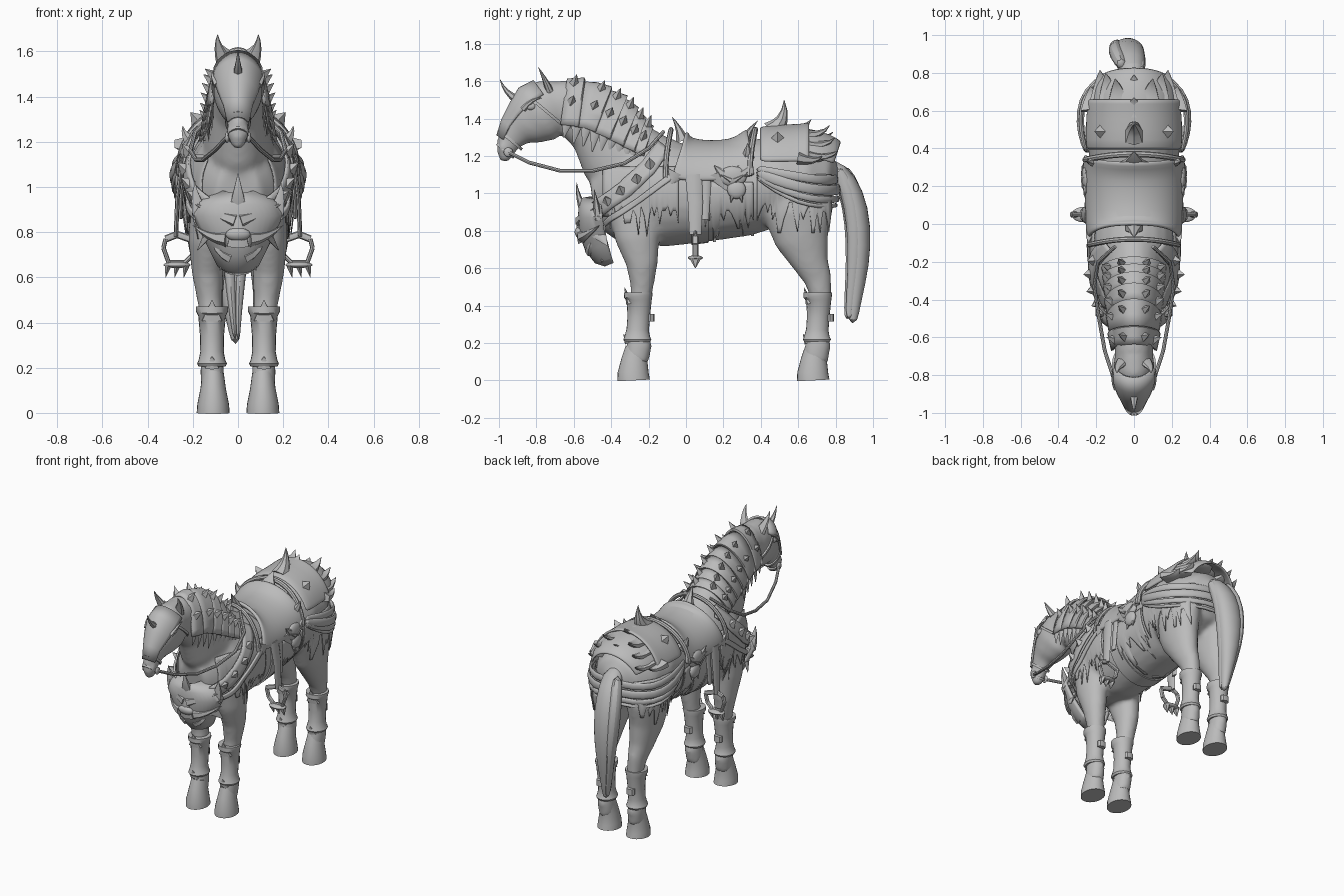
import bpy, bmesh, math, random
from mathutils import Vector, Matrix, Euler
from mathutils.bvhtree import BVHTree

random.seed(4)
cube = bpy.data.objects.get("Cube")
if cube:
    bpy.data.objects.remove(cube)

grey = bpy.data.materials.new("plain_grey")
grey.use_nodes = True
grey.diffuse_color = (.5, .5, .5, 1)
grey.node_tree.nodes["Principled BSDF"].inputs["Base Color"].default_value = (.5, .5, .5, 1)
SIDES = (1, -1)


def frame(points, i, axis):
    """Tangent-based section axes at path point i."""
    t = (points[min(i + 1, len(points) - 1)] - points[max(i - 1, 0)]).normalized()
    up = t.cross(axis).normalized()
    return up.cross(t), up


def loft(bm, rings, n=16, arc=None, axis=None):
    """Skin elliptical sections (x, y, z, half width, half depth); arc leaves an open shell."""
    points = [Vector(r[:3]) for r in rings]
    run = (points[-1] - points[0]).normalized()
    axis = Vector(axis or ((0, 1, 0) if abs(run.x) > .8 else (1, 0, 0)))
    rows = []
    for i, r in enumerate(rings):
        side, up = frame(points, i, axis)
        if arc:
            angles = [arc * (2 * k / n - 1) for k in range(n + 1)]
        else:
            angles = [math.tau * k / n for k in range(n)]
        rows.append([bm.verts.new(points[i] + side * r[3] * math.sin(q) + up * r[4] * math.cos(q))
                     for q in angles])
    for lo, hi in zip(rows, rows[1:]):
        for k in range(n):
            j = k + 1 if arc else (k + 1) % n
            bm.faces.new((lo[k], lo[j], hi[j], hi[k]))
    if not arc:
        bm.faces.new(rows[0])
        bm.faces.new(rows[-1])


def finish(name, bm, sub=0, thick=0, angle=40):
    bmesh.ops.recalc_face_normals(bm, faces=bm.faces)
    mesh = bpy.data.meshes.new(name)
    bm.to_mesh(mesh)
    bm.free()
    mesh.materials.append(grey)
    ob = bpy.data.objects.new(name, mesh)
    bpy.context.collection.objects.link(ob)
    bpy.ops.object.select_all(action='DESELECT')
    ob.select_set(True)
    bpy.context.view_layer.objects.active = ob
    bpy.ops.object.shade_smooth_by_angle(angle=math.radians(angle))
    if thick:
        m = ob.modifiers.new("thickness", 'SOLIDIFY')
        m.thickness, m.offset = thick, 0
    if sub:
        ob.modifiers.new("rounding", 'SUBSURF').levels = sub
        ob.modifiers["rounding"].render_levels = sub
    return ob


def part(name, rings, n=16, arc=None, **kw):
    bm = bmesh.new()
    loft(bm, rings, n, arc)
    return finish(name, bm, **kw)


def horn(bm, base, tip, r, bend=(0, 0, 0), flat=1, n=6):
    base, tip = Vector(base), Vector(tip)
    mid = (base + tip) / 2 + Vector(bend)
    rings = []
    for k in range(5):
        u = k / 4
        p = base * (1 - u) ** 2 + mid * 2 * u * (1 - u) + tip * u * u
        w = r * (1 - u) + .001
        rings.append((*p, w, w * flat))
    loft(bm, rings, n)


def blob(bm, loc, size, turn=(0, 0, 0)):
    bmesh.ops.create_icosphere(bm, subdivisions=3, radius=1,
                               matrix=Matrix.LocRotScale(Vector(loc), Euler(turn), Vector(size)))


def flip(rings, s):
    return [(r[0] * s, *r[1:]) for r in rings]


def sample(rings, u):
    f = min(max(u, 0), .999) * (len(rings) - 1)
    i = int(f)
    return [p + (q - p) * (f - i) for p, q in zip(rings[i], rings[i + 1])]


# Horse: trunk, neck, head and legs fused into one smooth skin
trunk = [(0, .8, 1.05, .07, .09), (0, .76, 1.06, .16, .16), (0, .65, 1.06, .23, .22),
         (0, .5, 1.07, .25, .24), (0, .3, 1.02, .235, .25), (0, .1, .99, .235, .25),
         (0, -.1, 1, .235, .285), (0, -.28, 1, .215, .275), (0, -.42, .97, .17, .22),
         (0, -.5, .96, .1, .13)]
neck = [(0, -.18, 1.06, .18, .26), (0, -.27, 1.12, .165, .245), (0, -.375, 1.23, .142, .215),
        (0, -.47, 1.37, .12, .18), (0, -.59, 1.45, .105, .16), (0, -.7, 1.48, .1, .13)]
head = [(0, -.65, 1.5, .09, .11), (0, -.72, 1.47, .105, .15), (0, -.79, 1.42, .11, .162),
        (0, -.86, 1.37, .088, .125), (0, -.91, 1.33, .062, .09), (0, -.95, 1.27, .045, .065),
        (0, -.967, 1.21, .04, .045), (0, -.968, 1.17, .026, .025)]
foreleg = [(.12, -.28, .98, .09, .15), (.135, -.26, .76, .085, .12), (.135, -.235, .62, .07, .085),
           (.125, -.235, .5, .056, .062), (.118, -.245, .42, .05, .055), (.115, -.26, .28, .045, .05),
           (.115, -.25, .19, .053, .07), (.11, -.265, .1, .055, .065)]
hindleg = [(.12, .58, 1.05, .11, .19), (.135, .6, .9, .108, .19), (.13, .62, .75, .092, .145),
           (.125, .67, .62, .07, .095), (.12, .705, .54, .056, .075), (.115, .72, .45, .05, .058),
           (.115, .705, .3, .044, .05), (.115, .705, .19, .053, .07), (.11, .69, .1, .055, .07)]
bm = bmesh.new()
for rings in (trunk, neck, head):
    loft(bm, rings, 24)
for s in SIDES:
    for rings in (foreleg, hindleg):
        loft(bm, flip(rings, s), 20)
    blob(bm, (s * .036, -.975, 1.245), (.018, .025, .025))
body = finish("horse_body", bm)
remesh = body.modifiers.new("fuse", 'REMESH')
remesh.mode, remesh.voxel_size, remesh.use_smooth_shade = 'VOXEL', .014, True
soft = body.modifiers.new("soften", 'SMOOTH')
soft.factor, soft.iterations = .5, 10
skin = BVHTree.FromObject(body, bpy.context.evaluated_depsgraph_get())


def hug(y, z, s, off):
    """Point and normal on the flank, lifted off the skin."""
    loc, nor, _, _ = skin.ray_cast(Vector((s * 1.5, y, z)), Vector((-s, 0, 0)))
    return (loc + nor * off, nor) if loc else (None, None)


def drape(bm, rows, s, off):
    """Skin rows of (y, z) onto the flank."""
    grid = [[hug(y, z, s, off)[0] for y, z in row] for row in rows]
    grid = [[bm.verts.new(p) if p else None for p in row] for row in grid]
    for lo, hi in zip(grid, grid[1:]):
        for k in range(len(lo) - 1):
            quad = (lo[k], lo[k + 1], hi[k + 1], hi[k])
            if all(quad) and max((v.co - quad[0].co).length for v in quad) < .15:
                bm.faces.new(quad)


def band(bm, path, width, s, off):
    rows = []
    for k in range(25):
        y, z = sample(path, k / 24)
        ya, za = sample(path, k / 24 - .04)
        yb, zb = sample(path, k / 24 + .04)
        d = Vector((yb - ya, zb - za)).normalized() * width / 2
        rows.append([(y - d.y * w, z + d.x * w) for w in (-1, -.4, .4, 1)])
    drape(bm, rows, s, off)


# Hooves, leg guards and buckles
for label, x, y in (("front", .11, -.28), ("hind", .11, .68)):
    for s, tag in zip(SIDES, ("left", "right")):
        part(f"{label}_hoof_{tag}", flip([(x, y + .02, .17, .048, .064), (x, y + .005, .11, .056, .07),
             (x, y - .002, .04, .07, .083), (x, y, 0, .073, .087)], s), 24)
        bm = bmesh.new()
        cx, cy = (.115, -.25) if label == "front" else (.115, .71)
        loft(bm, flip([(cx, cy - .005, .47, .07, .076), (cx, cy - .005, .45, .071, .077),
                       (cx, cy, .43, .061, .067), (cx, cy - .003, .34, .053, .06),
                       (cx, cy - .008, .27, .052, .06), (cx, cy - .01, .235, .059, .068),
                       (cx, cy - .01, .218, .066, .075), (cx, cy - .01, .205, .059, .067)], s), 20)
        horn(bm, (s * cx, cy - .05, .41), (s * cx, cy - .08, .5), .05, flat=.4)
        horn(bm, (s * cx, cy - .06, .2), (s * cx, cy - .085, .25), .035, flat=.5)
        loft(bm, flip([(cx, cy + .06, .355, .03, .022), (cx, cy + .06, .315, .03, .022)], s), 8)
        finish(f"{label}_leg_guard_{tag}", bm)

# Tail with separate locks
tail = [(0, .73, 1.16, .03, .03), (-.01, .82, 1.13, .07, .05), (-.03, .89, 1, .093, .068),
        (-.035, .925, .82, .092, .07), (-.03, .925, .62, .07, .06), (-.02, .9, .42, .035, .037),
        (-.01, .89, .3, .02, .026)]
bm = bmesh.new()
loft(bm, tail, 12)
for dx, dy in ((.05, -.02), (-.06, .012), (-.01, -.03)):
    loft(bm, [(x + dx * a / .085, y + dy, z + .02, a * .45, b * .7) for x, y, z, a, b in tail[1:]], 8)
finish("tail", bm, sub=1)

# Ears, eyes and armoured face
bm = bmesh.new()
for s in SIDES:
    horn(bm, (s * .06, -.73, 1.55), (s * .09, -.79, 1.675), .036, (s * .02, 0, .01), .6, 8)
finish("ears", bm)
bm = bmesh.new()
for s in SIDES:
    blob(bm, (s * .097, -.83, 1.465), (.014, .026, .02))
    horn(bm, (s * .092, -.87, 1.45), (s * .112, -.77, 1.51), .016, (s * .02, 0, .03))
finish("eyes_and_brows", bm)
part("face_plate", [(x, y, z, a * 1.09, b * 1.07) for x, y, z, a, b in head[1:6]], 16, 1.1, thick=.012)
bm = bmesh.new()
horn(bm, (0, -.9, 1.5), (0, -.995, 1.61), .024, (0, -.02, -.02))
finish("forehead_horn", bm)

# Bridle and reins
bm = bmesh.new()
for u in (.2, .66, .8):
    x, y, z, a, b = sample(head, u)
    loft(bm, [(x, y, z, a * 1.1, b * 1.1), (x, y - .01, z - .012, a * 1.1, b * 1.1)], 20)
for s in SIDES:
    loft(bm, flip([(.048, -.95, 1.22, .01, .01), (.1, -.84, 1.165, .01, .01), (.155, -.67, 1.12, .01, .01),
                   (.185, -.5, 1.12, .01, .01), (.21, -.33, 1.16, .01, .01), (.19, -.2, 1.24, .01, .01),
                   (.1, -.12, 1.33, .01, .01)], s), 8)
    blob(bm, (s * .048, -.95, 1.22), (.01, .025, .025))
finish("bridle_and_reins", bm)

# Overlapping neck plates with two rows of spikes
collar = [(0, -.235, 1.18, .16, .175), (0, -.31, 1.21, .153, .215), (0, -.42, 1.26, .145, .265),
          (0, -.54, 1.315, .132, .275), (0, -.67, 1.335, .118, .28)]
plates, spikes = bmesh.new(), bmesh.new()
for i in range(6):
    u = i * .165
    rings = []
    for du, k in ((0, 1.03), (.015, 1.06), (.1, 1.02), (.19, .98)):
        x, y, z, a, b = sample(collar, u + du)
        rings.append((x, y - .002 * len(rings), z, a * k, b * k))
    loft(plates, rings, 20, 1.45)
    side, up = frame([Vector(r[:3]) for r in rings], 1, Vector((1, 0, 0)))
    x, y, z, a, b = rings[2]
    for s in SIDES:
        for q in (.4, .95):
            p = Vector((x, y, z)) + side * a * .97 * math.sin(q * s) + up * b * .97 * math.cos(q)
            out = (side * math.sin(q * s) / a + up * math.cos(q) / b).normalized()
            horn(spikes, p, p + out * .05 + Vector((0, .01, .02)), .028, n=4)
finish("neck_plates", plates, thick=.014)
finish("neck_spikes", spikes, angle=20)

# Ragged mane showing below the plates
bm = bmesh.new()
for s in SIDES:
    for k in range(10):
        x, y, z, a, b = sample(collar, k / 10 + .03)
        horn(bm, (s * a * .92, y, z + .06), (s * (a - .015), y - .02, z - random.uniform(.02, .07)),
             .01, (s * .008, 0, 0), 3)
finish("mane_locks", bm)

# Chest plate shaped as a beast's face
bm = bmesh.new()
loft(bm, [(0, -.46, .98, .07, .09), (0, -.455, .93, .17, .11), (0, -.45, .88, .195, .12),
          (0, -.44, .8, .155, .12), (0, -.42, .73, .12, .115), (0, -.4, .66, .085, .085),
          (0, -.39, .635, .05, .045)], 20, 1.6)
finish("chest_plate", bm, thick=.02)
bm = bmesh.new()
horn(bm, (0, -.545, .74), (0, -.56, .93), .055, (0, -.03, 0), .6)
horn(bm, (0, -.54, .9), (0, -.585, 1.06), .045, (0, -.02, 0), .6)
blob(bm, (0, -.57, .79), (.055, .025, .03), (.3, 0, 0))
for s in SIDES:
    horn(bm, (s * .16, -.47, .87), (s * .19, -.49, 1.02), .045, (s * .02, 0, 0), .6)
    horn(bm, (s * .01, -.56, .85), (s * .2, -.48, .93), .035, (0, -.03, -.01))
    horn(bm, (s * .05, -.55, .77), (s * .2, -.46, .83), .035, (0, -.03, -.03))
    horn(bm, (s * .12, -.48, .81), (s * .18, -.42, .72), .02, flat=2.5)
    horn(bm, (s * .03, -.51, .69), (s * .12, -.48, .79), .03, (s * .03, -.02, -.03))
    for x in (.03, .07):
        horn(bm, (s * x, -.5, .71), (s * x * 1.1, -.54, .76), .018)
    horn(bm, (s * .06, -.44, .69), (s * .08, -.45, .63), .03)
finish("chest_plate_face", bm)

# Spiked shoulder straps and torn cloth
straps, studs, cloth = bmesh.new(), bmesh.new(), bmesh.new()
for s in SIDES:
    band(straps, [(-.12, 1.24), (-.2, 1.13), (-.32, 1.02), (-.46, .92)], .085, s, .022)
    band(straps, [(-.06, 1.1), (-.2, 1), (-.34, .9), (-.45, .83)], .03, s, .016)
    for y, z in ((-.19, 1.14), (-.26, 1.07), (-.34, 1.01), (-.41, .96)):
        p, nor = hug(y, z, s, .02)
        if p:
            horn(studs, p, p + nor * .04 + Vector((0, 0, .025)), .032, n=4)
    for y0, y1, top, low in ((-.44, -.04, 1.14, .86), (.1, .36, 1.06, .84), (.38, .77, 1.1, .88)):
        n = int((y1 - y0) / .014)
        tips = [low + random.choice((-.09, -.02, .02, .05, .07)) for _ in range(n + 1)]
        rows = [[(y0 + (y1 - y0) * k / n, top + (tips[k] - top) * r / 10) for k in range(n + 1)]
                for r in range(11)]
        drape(cloth, rows, s, .008)
finish("shoulder_straps", straps, thick=.012)
finish("strap_spikes", studs, angle=20)
finish("torn_cloth", cloth, thick=.005)

# Saddle with rolled rims, pommel and cantle
seat = [(0, .37, 1.09, .258, .25), (0, .34, 1.085, .257, .23), (0, .27, 1.07, .256, .21),
        (0, .13, 1.06, .25, .21), (0, .01, 1.06, .248, .225), (0, -.05, 1.07, .243, .25),
        (0, -.08, 1.08, .235, .26)]
part("saddle", seat, 24, 1.55, sub=1, thick=.022)
bm = bmesh.new()
for (x, y, z, a, b), r in ((seat[0], .016), (seat[-1], .014)):
    qs = [1.55 * (k / 12 - 1) for k in range(25)]
    loft(bm, [(a * math.sin(q), y - .03 * math.sin(q) ** 2, z + b * math.cos(q), r, r) for q in qs], 8,
         axis=(0, 1, 0))
horn(bm, (0, -.02, 1.28), (0, -.075, 1.41), .05, (0, .02, -.01), .7)
horn(bm, (0, .31, 1.27), (0, .385, 1.39), .1, (0, -.02, 0), .3)
for s in SIDES:
    horn(bm, (s * .2, .33, 1.19), (s * .245, .33, 1.27), .035, (s * .02, 0, 0))
    # Flap corners drooping below the seat
    horn(bm, (s * .24, -.05, 1.11), (s * .245, -.08, 1.05), .014, flat=3.5)
    horn(bm, (s * .25, .2, 1.12), (s * .255, .24, 1.0), .018, flat=5)
finish("saddle_rims", bm)
part("girth", [(0, .12, .99, .243, .254), (0, .03, .99, .243, .266)], 32)

# Saddle ornaments, stirrup leathers and stirrups
bm, leather, iron = bmesh.new(), bmesh.new(), bmesh.new()
for s in SIDES:
    blob(bm, (s * .253, .25, 1.09), (.024, .075, .055))
    blob(bm, (s * .258, .27, 1.02), (.022, .05, .05))
    for dy in (-.05, .05):
        horn(bm, (s * .255, .25 + dy, 1.1), (s * .262, .25 + dy * 2, 1.15), .018, flat=1.6)
        horn(bm, (s * .255, .27 + dy * .4, 1), (s * .262, .27 + dy * .6, .95), .018)
        horn(bm, (s * .268, .25 + dy * .2, 1.07), (s * .275, .25 + dy * 1.3, 1.1), .014)
    loft(leather, flip([(.25, .04, 1.1, .01, .045), (.268, .05, .95, .01, .04), (.275, .05, .78, .01, .032)], s), 8)
    loft(leather, flip([(.245, .11, 1.08, .008, .025), (.255, .1, .86, .008, .022)], s), 8)
    loop = [(.27, .79), (.32, .77), (.33, .73), (.305, .66), (.24, .66), (.2, .7), (.185, .76), (.27, .79)]
    for (x0, z0), (x1, z1) in zip(loop, loop[1:]):
        loft(iron, flip([(x0, .05, z0, .01, .016), (x1, .05, z1, .01, .016)], s), 8)
    blob(iron, (s * .27, .05, .655), (.06, .04, .014))
    for x in (.23, .27, .31):
        horn(iron, (s * x, .05, .65), (s * (x + .01), .05, .6), .016, flat=1.8)
finish("saddle_ornaments", bm)
finish("stirrup_leathers", leather)
finish("stirrups", iron)

# Rump armour: two layered shells with horns and flared rear blades
part("rump_plate_rear", [(0, .77, 1.09, .18, .19), (0, .74, 1.1, .21, .21), (0, .69, 1.1, .232, .23),
                         (0, .58, 1.1, .25, .25)], 24, 1.2, sub=1, thick=.018)
part("rump_plate_front", [(0, .66, 1.1, .252, .272), (0, .62, 1.1, .252, .26), (0, .5, 1.1, .26, .258),
                          (0, .39, 1.1, .258, .248)], 24, 1.3, sub=1, thick=.02)
bm = bmesh.new()
horn(bm, (0, .46, 1.33), (0, .525, 1.5), .06, (0, .045, -.03), 1, 8)
horn(bm, (0, .57, 1.34), (0, .67, 1.395), .08, (0, .02, -.02), .4)
horn(bm, (0, .65, 1.31), (0, .79, 1.33), .09, (0, .02, -.04), .3)
for s in SIDES:
    horn(bm, (s * .165, .49, 1.28), (s * .21, .49, 1.33), .05, n=4)
    for x, y, z, dx, dy, dz in ((.08, .62, 1.31, .02, .15, .055), (.13, .64, 1.26, .02, .16, .04),
                                (.17, .66, 1.2, .01, .155, .03), (.22, .6, 1.19, .01, .13, .01)):
        horn(bm, (s * x, y, z), (s * (x + dx), y + dy, z + dz), .07, (0, .03, -.035), .5)
finish("rump_horns", bm)

# Breeching bands wrapped round the hindquarters
bm = bmesh.new()
for dz, grow, w in ((.07, 0, .026), (.015, .012, .03), (-.035, .004, .02), (-.07, -.006, .012)):
    half = [(.25, .37, 1.11 + dz * .3), (.28 + grow, .48, 1.06 + dz * .7), (.285 + grow, .6, 1.02 + dz),
            (.25 + grow, .71, 1 + dz), (.15, .79 + grow, 1 + dz)]
    path = half + [(0, .815 + grow, 1.01 + dz)] + [(-x, y, z) for x, y, z in half[::-1]]
    loft(bm, [(*p, w, .012) for p in path], 8, axis=(0, 0, 1))
finish("breeching_bands", bm, sub=1)
